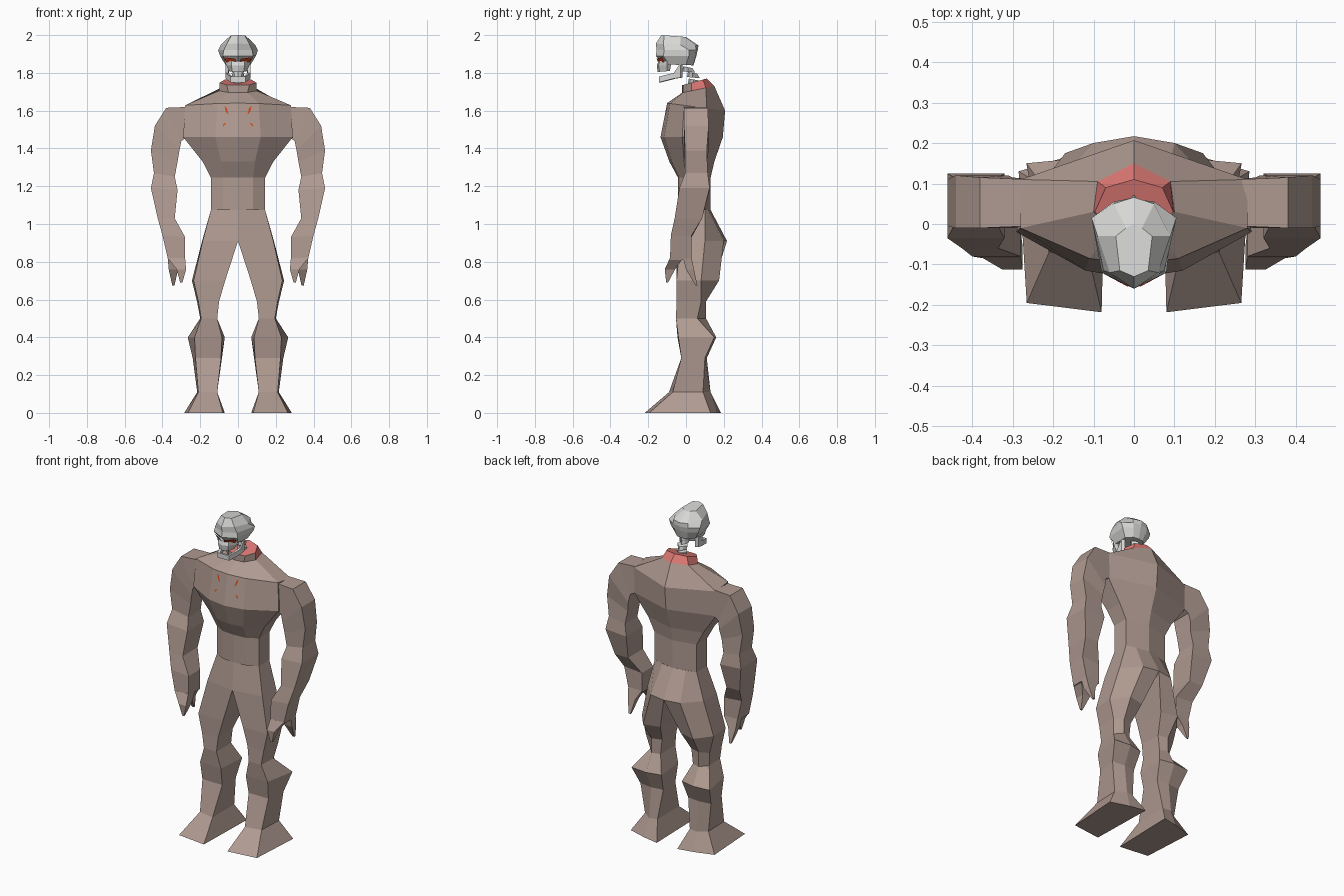
import bpy, bmesh
from mathutils import Vector
from mathutils.bvhtree import BVHTree


def material(name, r, g, b):
    m = bpy.data.materials.new(name)
    m.diffuse_color = (r, g, b, 1)
    return m


SKIN = material("skin", .43, .325, .283)
FLESH = material("raw flesh", .72, .19, .175)
BONE = material("bone", .68, .68, .67)
EMBER = material("ember orange", .66, .07, .012)
EYE = material("eye red", .48, .045, .012)


def make(name, bm, mats, mirror=False):
    bmesh.ops.recalc_face_normals(bm, faces=bm.faces)
    me = bpy.data.meshes.new(name)
    bm.to_mesh(me)
    bm.free()
    for m in mats:
        me.materials.append(m)
    ob = bpy.data.objects.new(name, me)
    bpy.context.collection.objects.link(ob)
    if mirror:
        ob.modifiers.new("mirror", 'MIRROR').use_mirror_merge = False
    return ob


def loft(rings):
    """Skin a list of equal-length point rings and cap both ends."""
    bm = bmesh.new()
    vs = [[bm.verts.new(p) for p in r] for r in rings]
    n = len(vs[0])
    for a, b in zip(vs, vs[1:]):
        for i in range(n):
            j = (i + 1) % n
            bm.faces.new((a[i], a[j], b[j], b[i]))
    bm.faces.new(vs[0])
    bm.faces.new(vs[-1])
    return bm


def sym(zf, zb, yf, mid, side_f, side_b, yb):
    """Eight-sided symmetric ring; height runs from zf at the front to zb at the back."""
    half = [(0, yf), mid, side_f, side_b, (0, yb)]
    pts = half + [(-x, y) for x, y in half[3:0:-1]]
    return [(x, y, zf + (zb - zf) * (y - yf) / (yb - yf)) for x, y in pts]


# torso with collar; the back of the collar is raw flesh
bm = loft([
    sym(1.735, 1.77, -.02, (.06, -.015), (.097, .03), (.07, .09), .11),
    sym(1.695, 1.73, -.02, (.05, -.015), (.10, .03), (.09, .105), .15),
    sym(1.64, 1.60, -.10, (.11, -.085), (.28, -.01), (.28, .11), .207),
    sym(1.46, 1.46, -.135, (.12, -.115), (.29, -.02), (.28, .11), .195),
    sym(1.33, 1.33, -.088, (.09, -.075), (.187, -.01), (.187, .10), .15),
    sym(1.245, 1.245, -.042, (.08, -.035), (.143, 0), (.143, .10), .13),
    sym(1.075, 1.075, -.042, (.08, -.035), (.143, 0), (.143, .10), .13)])
for f in bm.faces:
    c = f.calc_center_median()
    f.material_index = int(c.z > 1.71 and c.y > .03)
chest = BVHTree.FromBMesh(bm)
make("torso", bm, [SKIN, FLESH])


# legs and feet: front inner, front outer, back outer, back middle, back inner
def leg_ring(z, *pts):
    return [(x, y, z) for x, y in pts]


make("leg", loft([
    leg_ring(1.075, (0, -.042), (.143, 0), (.143, .10), (.08, .115), (0, .13)),
    leg_ring(.91, (0, -.055), (.187, -.03), (.19, .10), (.10, .20), (0, .217)),
    leg_ring(.70, (.068, -.05), (.235, -.05), (.244, .08), (.17, .175), (.07, .15)),
    leg_ring(.59, (.10, -.05), (.21, -.05), (.217, .08), (.16, .106), (.10, .09)),
    leg_ring(.50, (.11, -.053), (.195, -.053), (.20, .06), (.16, .106), (.11, .09)),
    leg_ring(.40, (.085, -.045), (.23, -.04), (.266, .15), (.16, .16), (.07, .14)),
    leg_ring(.29, (.09, -.025), (.225, -.025), (.24, .10), (.16, .11), (.085, .10)),
    leg_ring(.11, (.11, -.09), (.21, -.07), (.216, .09), (.16, .13), (.11, .12)),
    leg_ring(0, (.08, -.218), (.265, -.195), (.285, .13), (.17, .165), (.07, .185)),
]), [SKIN], True)


# arms: four-sided sections between an inner and an outer edge
def arm_ring(xi, zi, xo, zo, yf, yb):
    return [(xi, yf, zi), (xo, yf, zo), (xo, yb, zo), (xi, yb, zi)]


make("arm", loft([
    arm_ring(.25, 1.47, .26, 1.62, -.005, .11),
    arm_ring(.30, 1.44, .38, 1.615, -.01, .115),
    arm_ring(.31, 1.39, .44, 1.52, -.01, .12),
    arm_ring(.32, 1.33, .461, 1.39, -.005, .11),
    arm_ring(.335, 1.25, .445, 1.27, -.005, .115),
    arm_ring(.32, 1.18, .461, 1.19, -.035, .125),
    arm_ring(.335, 1.03, .425, 1.03, -.06, .085),
    arm_ring(.28, .93, .40, .94, -.08, .03),
    arm_ring(.28, .81, .37, .81, -.085, .03),
]), [SKIN], True)


# two claw-like finger groups on each hand
def claw(name, yf, yb, tip):
    x, y, z = tip
    make(name, loft([
        arm_ring(.28, .82, .372, .82, yf, yb),
        arm_ring(x - .025, .76, x + .025, .76, (yf + y) / 2 - .02, (yb + y) / 2),
        arm_ring(x - .006, z, x + .006, z, y - .005, y + .005),
    ]), [SKIN], True)


claw("front_fingers", -.085, -.015, (.30, -.10, .69))
claw("back_fingers", -.015, .03, (.342, .055, .675))

# cranium with overhanging brow
make("cranium", loft([
    sym(2.0, 1.99, -.13, (.035, -.115), (.045, -.03), (.02, -.01), .0),
    sym(1.955, 1.945, -.16, (.06, -.12), (.09, -.03), (.05, .05), .066),
    sym(1.92, 1.92, -.155, (.075, -.115), (.105, .015), (.05, .055), .062),
    sym(1.89, 1.89, -.16, (.08, -.12), (.095, .015), (.045, .05), .055),
    sym(1.845, 1.84, -.115, (.06, -.09), (.065, -.0), (.035, .035), .04)]), [BONE])

# upper jaw
make("upper_jaw", loft([
    sym(1.862, 1.862, -.145, (.035, -.14), (.07, -.10), (.06, -.075), -.075),
    sym(1.84, 1.84, -.155, (.035, -.145), (.062, -.10), (.05, -.08), -.08),
    sym(1.805, 1.81, -.15, (.03, -.14), (.045, -.10), (.04, -.085), -.085)]), [BONE])

# lower jaw: a horseshoe bar sloping forward, with upright rear branches
path = [(.065, -.03, 1.775, 1.85), (.066, -.065, 1.77, 1.80), (.04, -.143, 1.75, 1.78)]
path += [(-x, y, a, b) for x, y, a, b in reversed(path)]
make("lower_jaw", loft([[(x, y, a), (x, y, b), (x * .75, y + .012, b), (x * .75, y + .012, a)]
                        for x, y, a, b in path]), [BONE])

# neck vertebrae
for i, (z, y, w) in enumerate([(1.82, .01, .03), (1.79, .035, .035), (1.755, .04, .035)]):
    make("vertebra_%d" % (i + 1), loft([
        sym(z + .015, z + .005, y - .025, (w * .6, y - .02), (w, y), (w * .5, y + .015), y + .025),
        sym(z - .012, z - .018, y - .03, (w * .5, y - .02), (w * .8, y), (w * .4, y + .02), y + .038),
    ]), [BONE])


# thin flat details
def plate(name, polys, mat):
    b = bmesh.new()
    for poly in polys:
        b.faces.new([b.verts.new(p) for p in poly])
    make(name, b, [mat], True)


plate("eye", [[(.008, -.15, 1.86), (.062, -.115, 1.855), (.073, -.124, 1.883), (.015, -.155, 1.875)]], EYE)


# glowing scars laid on the chest surface
def on_chest(x, z):
    hit = chest.ray_cast(Vector((x, -1, z)), Vector((0, 1, 0)))[0]
    return (x, hit.y - .004, z)


scars = [[(.072, 1.628), (.058, 1.612), (.049, 1.575), (.066, 1.597)],
         [(.066, 1.537), (.064, 1.53), (.081, 1.512), (.078, 1.528)]]
plate("chest_scar", [[on_chest(*p) for p in s] for s in scars], EMBER)
